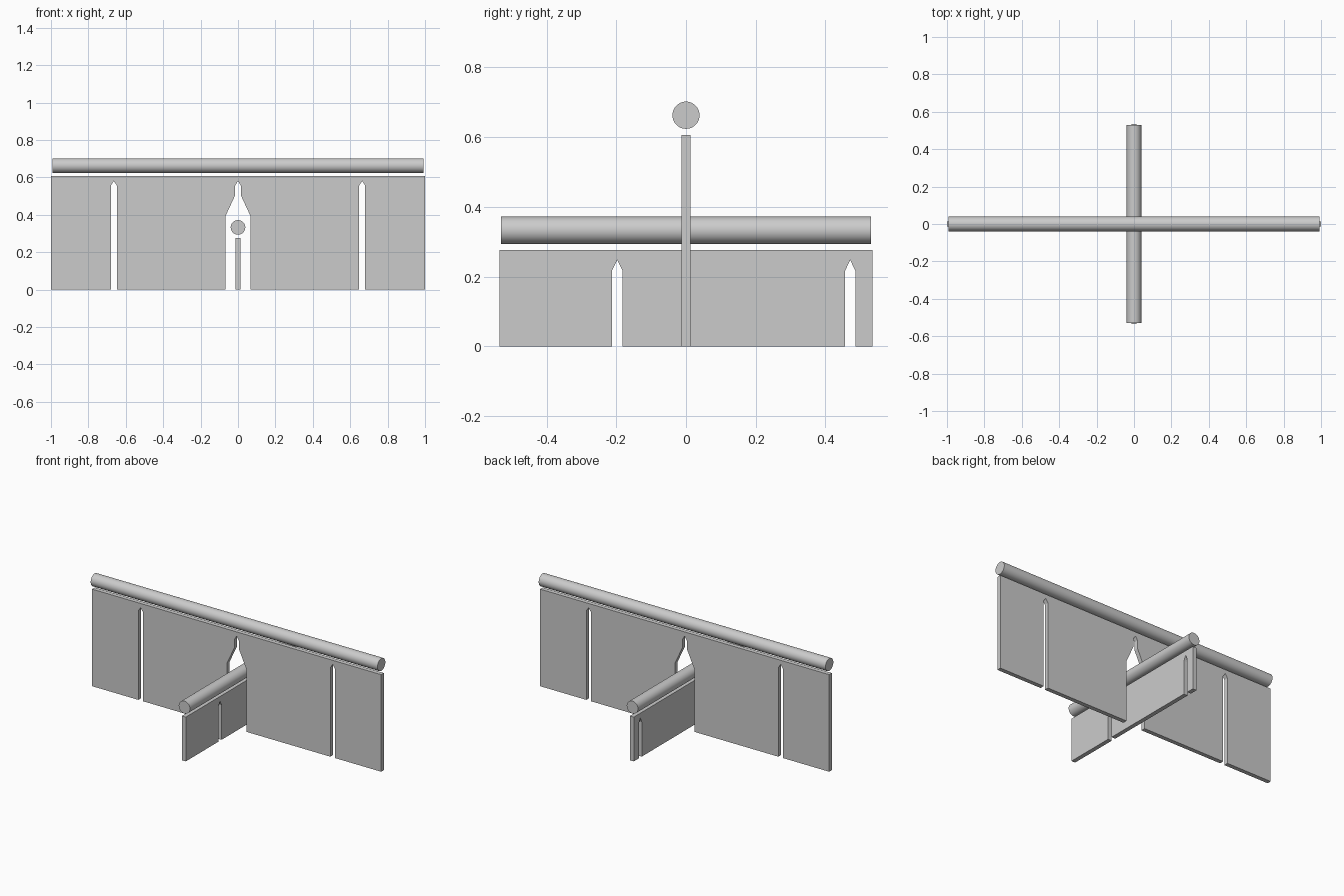
import bpy, bmesh, math
from mathutils import Matrix

if "Cube" in bpy.data.objects:
    bpy.data.objects.remove(bpy.data.objects["Cube"])

grey = bpy.data.materials.new("light_grey")
grey.diffuse_color = (0.6, 0.6, 0.6, 1)
grey.use_nodes = True
grey.node_tree.nodes["Principled BSDF"].inputs["Base Color"].default_value = grey.diffuse_color

THICK = 0.027
ROD_R = 0.039


def finish(bm, name, turn):
    """Turn the part about z, then add it to the scene."""
    bmesh.ops.transform(bm, matrix=Matrix.Rotation(turn, 4, 'Z'), verts=bm.verts)
    bmesh.ops.recalc_face_normals(bm, faces=bm.faces)
    mesh = bpy.data.meshes.new(name)
    bm.to_mesh(mesh)
    bm.free()
    mesh.materials.append(grey)
    ob = bpy.data.objects.new(name, mesh)
    bpy.context.collection.objects.link(ob)
    return ob


def slot(x, half, shoulder, tip):
    """Narrow slot, open at the bottom, with a pointed top."""
    return [(x - half, 0), (x - half, shoulder), (x, tip),
            (x + half, shoulder), (x + half, 0)]


def panel(name, half_len, height, slots, turn=0):
    """Upright board whose bottom edge is cut by the given slots."""
    outline = [(-half_len, 0)] + sum(slots, []) + [(half_len, 0),
               (half_len, height), (-half_len, height)]
    bm = bmesh.new()
    face = bm.faces.new([bm.verts.new((x, -THICK / 2, z)) for x, z in outline])
    ext = bmesh.ops.extrude_face_region(bm, geom=[face])
    moved = [v for v in ext["geom"] if isinstance(v, bmesh.types.BMVert)]
    bmesh.ops.translate(bm, verts=moved, vec=(0, THICK, 0))
    # The extrusion may keep the starting face, so close it only if needed
    if face.is_valid is False:
        bmesh.ops.holes_fill(bm, edges=bm.edges, sides=0)
    bmesh.ops.triangulate(bm, faces=[f for f in bm.faces if len(f.verts) > 4])
    return finish(bm, name, turn)


def rod(name, half_len, z, turn=0):
    """Round bar lying along its panel."""
    bm = bmesh.new()
    m = Matrix.Translation((0, 0, z)) @ Matrix.Rotation(math.pi / 2, 4, 'Y')
    bmesh.ops.create_cone(bm, cap_ends=True, segments=48, radius1=ROD_R,
                          radius2=ROD_R, depth=2 * half_len, matrix=m)
    ob = finish(bm, name, turn)
    bpy.ops.object.select_all(action='DESELECT')
    ob.select_set(True)
    bpy.context.view_layer.objects.active = ob
    bpy.ops.object.shade_smooth_by_angle(angle=math.radians(35))
    return ob


# Central opening of the long panel: wide doorway narrowing to a pointed slit
left = [(-0.067, 0), (-0.067, 0.393), (-0.015, 0.505), (-0.015, 0.557)]
doorway = left + [(0, 0.581)] + [(-x, z) for x, z in reversed(left)]

# Long panel and its rod, along x
panel("long_panel", 1.0, 0.607,
      [slot(-0.664, 0.016, 0.557, 0.581), doorway, slot(0.664, 0.016, 0.557, 0.581)])
rod("long_rod", 0.992, 0.663)

# Short cross panel and its rod, along y
quarter = math.pi / 2
panel("cross_panel", 0.535, 0.277,
      [slot(-0.197, 0.0155, 0.217, 0.248), slot(0.471, 0.0145, 0.217, 0.248)], quarter)
rod("cross_rod", 0.53, 0.333, quarter)
